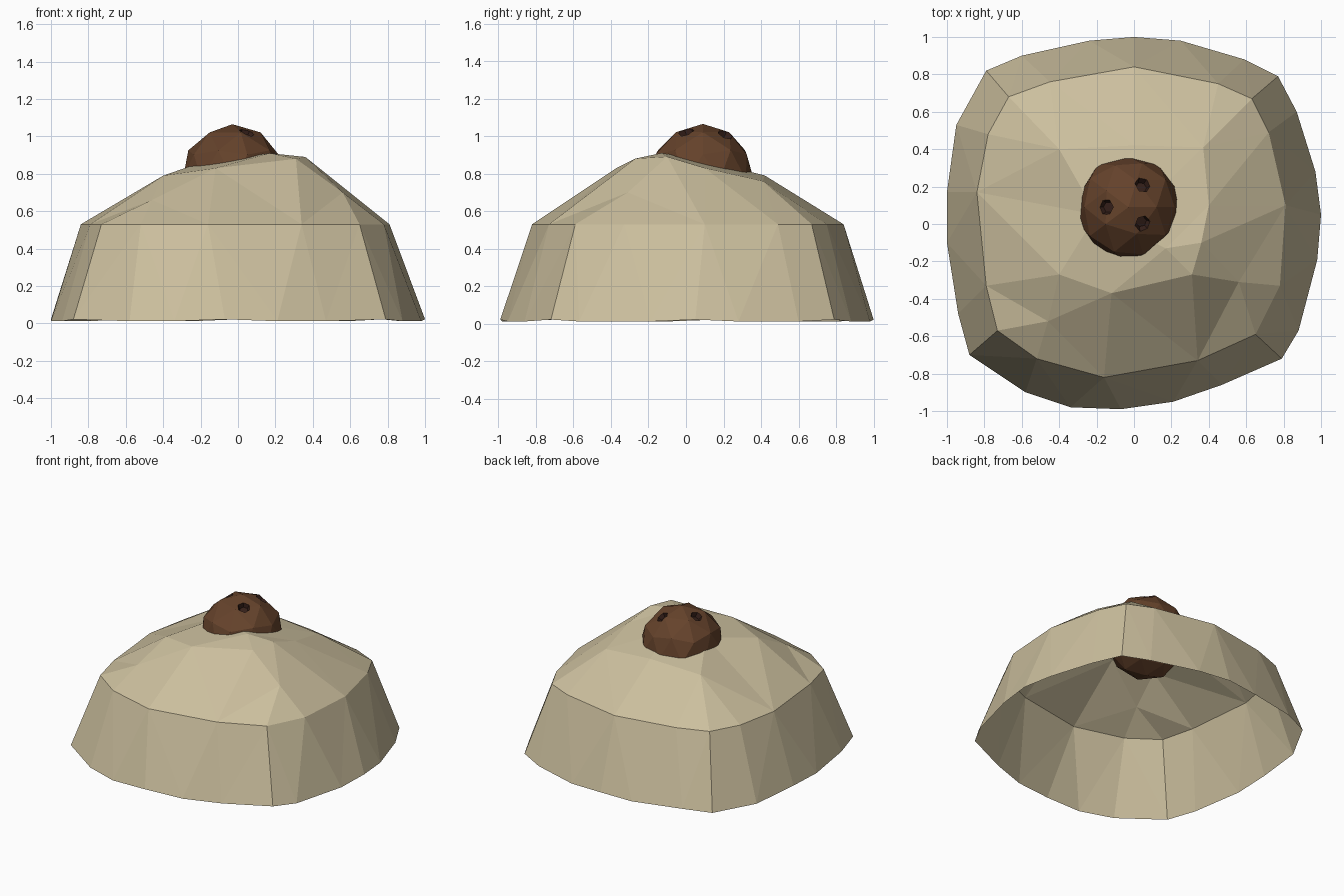
import bpy, bmesh, random
from mathutils import Vector
from mathutils.geometry import delaunay_2d_cdt

if "Cube" in bpy.data.objects:
    bpy.data.objects.remove(bpy.data.objects["Cube"])

random.seed(4)


def material(name, rgb):
    m = bpy.data.materials.new(name)
    m.diffuse_color = (*rgb, 1)
    m.use_nodes = True
    m.node_tree.nodes["Principled BSDF"].inputs["Base Color"].default_value = m.diffuse_color
    return m


tan = material("sand", (0.60, 0.52, 0.34))
brown = material("husk", (0.13, 0.055, 0.024))
dark = material("dark_husk", (0.035, 0.014, 0.01))


def make_object(name, bm, mat):
    me = bpy.data.meshes.new(name)
    bm.to_mesh(me)
    bm.free()
    ob = bpy.data.objects.new(name, me)
    me.materials.append(mat)
    bpy.context.collection.objects.link(ob)
    return ob


# Mound: open shell through a ground outline, a shoulder outline and a crown
ground = [(0, 1), (.25, .98), (.59, .88), (.77, .79), (.87, .6), (.97, .28),
          (1, .05), (.98, -.19), (.88, -.57), (.79, -.72), (.47, -.86),
          (.21, -.95), (-.07, -.99), (-.34, -.98), (-.58, -.9), (-.88, -.7),
          (-.94, -.48), (-1, -.1), (-1, .17), (-.95, .53), (-.79, .82),
          (-.6, .9), (-.24, .98)]
shoulder = [(0, .84), (.45, .75), (.63, .67), (.72, .49), (.81, .1),
            (.78, -.33), (.65, -.59), (.34, -.73), (-.16, -.82), (-.52, -.72),
            (-.73, -.57), (-.79, -.33), (-.84, .17), (-.78, .48),
            (-.67, .68), (-.45, .76)]
crown = [(-.4, .4, .77), (0, .42, .79), (.37, .41, .76), (.4, .1, .83),
         (.36, -.1, .89), (.31, -.27, .88), (.17, -.13, .91),
         (-.12, -.37, .83), (-.4, -.27, .79), (-.2, .05, .86),
         (.05, .1, .87), (-.46, -.52, .66), (.56, -.31, .70)]
points = [(x, y, .012 + .01 * (i % 3 == 0)) for i, (x, y) in enumerate(ground)]
points += [(x, y, .53) for x, y in shoulder] + crown
ng, ns = len(ground), len(shoulder)
edges = [(i, (i + 1) % ng) for i in range(ng)]
edges += [(ng + i, ng + (i + 1) % ns) for i in range(ns)]
_, _, faces, source, _, _ = delaunay_2d_cdt(
    [Vector(p[:2]) for p in points], edges, [], 1, 1e-5)
bm = bmesh.new()
verts = [bm.verts.new(points[s[0]]) for s in source]
for f in faces:
    bm.faces.new([verts[i] for i in f])
bmesh.ops.recalc_face_normals(bm, faces=bm.faces)
if sum(f.normal.z for f in bm.faces) < 0:
    bmesh.ops.reverse_faces(bm, faces=bm.faces)
make_object("mound", bm, tan)

# Coconut: slightly lumpy faceted ball sunk into the mound
centre = Vector((-.03, .09, .77))
bm = bmesh.new()
bmesh.ops.create_icosphere(bm, subdivisions=2, radius=1)
for v in bm.verts:
    k = random.uniform(.94, 1.05)
    v.co = Vector((v.co.x * .277 * k, v.co.y * .285 * k, v.co.z * .295)) + centre
coconut = make_object("coconut", bm, brown)

# Three hexagonal eyes sunk into the top
bm = bmesh.new()
for x, y in [(.055, .22), (-.155, .09), (.05, 0)]:
    n = Vector((x, y, 1.03)) - centre
    n.normalize()
    mat = n.to_track_quat('Z', 'Y').to_matrix().to_4x4()
    mat.translation = centre + n * .29
    bmesh.ops.create_cone(bm, cap_ends=True, segments=6, radius1=.03,
                          radius2=.068, depth=.09, matrix=mat)
cutter = make_object("eye_cutter", bm, dark)
cutter.hide_render = True
cut = coconut.modifiers.new("eyes", 'BOOLEAN')
cut.object = cutter
cut.operation = 'DIFFERENCE'
cut.solver = 'EXACT'
cut.material_mode = 'TRANSFER'
bpy.context.view_layer.objects.active = coconut
bpy.ops.object.modifier_apply(modifier=cut.name)
bpy.data.objects.remove(cutter)
